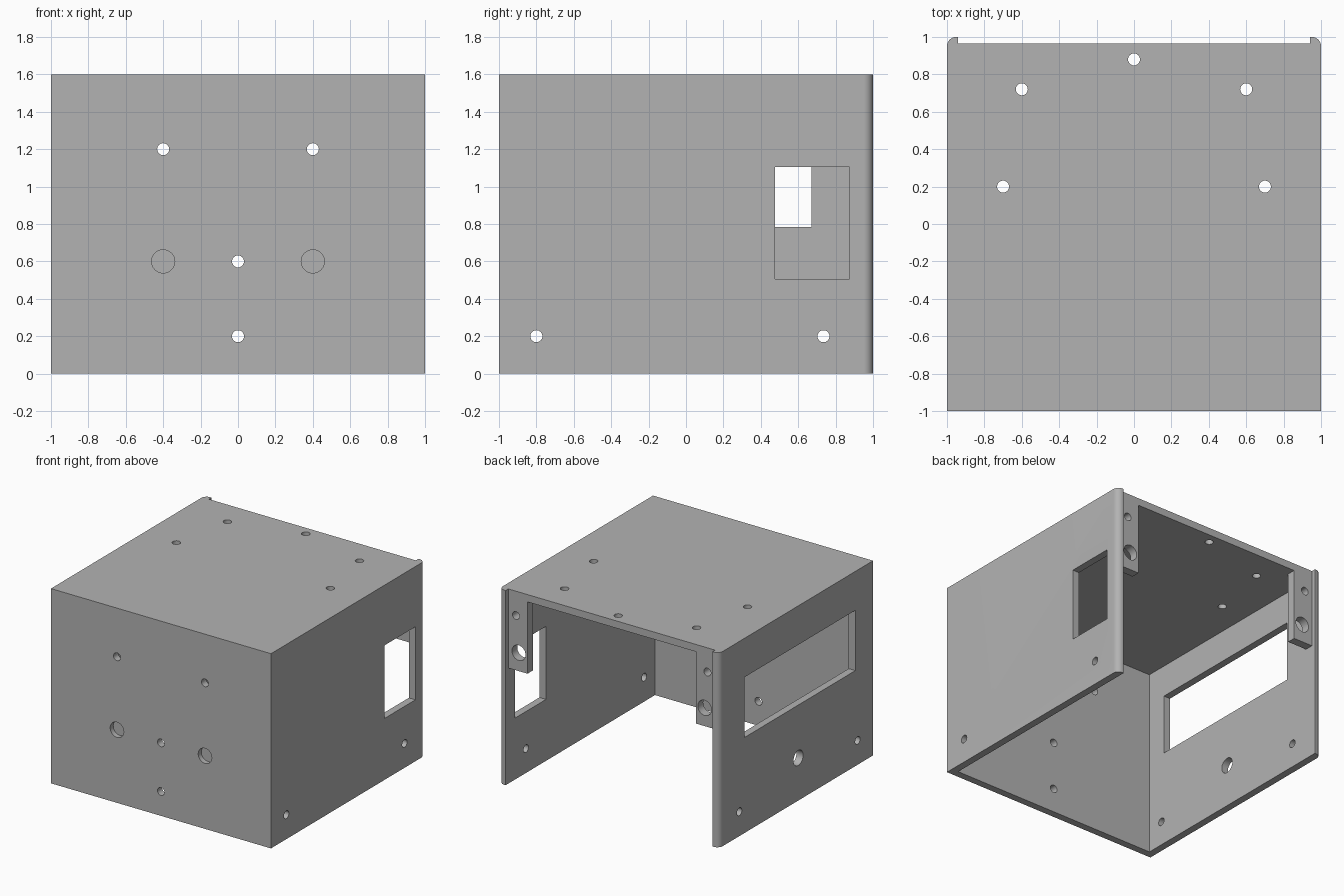
import bpy
import bmesh
import math
from mathutils import Matrix, Vector

if "Cube" in bpy.data.objects:
    bpy.data.objects.remove(bpy.data.objects["Cube"], do_unlink=True)

HEIGHT = 1.6
WALL = 0.06
INNER = 1 - WALL
BACK = 0.965      # rear edge of top plate and tabs
SMALL, LARGE = 0.032, 0.062

grey = bpy.data.materials.new("plain grey")
grey.use_nodes = True
colour = (0.45, 0.45, 0.45, 1)
grey.diffuse_color = colour
grey.node_tree.nodes["Principled BSDF"].inputs["Base Color"].default_value = colour


def finish(name, bm):
    bmesh.ops.recalc_face_normals(bm, faces=bm.faces)
    mesh = bpy.data.meshes.new(name)
    bm.to_mesh(mesh)
    bm.free()
    mesh.materials.append(grey)
    obj = bpy.data.objects.new(name, mesh)
    bpy.context.collection.objects.link(obj)
    return obj


def add_box(bm, low, high):
    low, high = Vector(low), Vector(high)
    matrix = Matrix.Translation((low + high) / 2) @ Matrix.Diagonal((*(high - low), 1))
    bmesh.ops.create_cube(bm, size=1, matrix=matrix)


def add_drill(bm, centre, axis, radius, depth=0.3):
    turn = Vector((0, 0, 1)).rotation_difference(Vector(axis)).to_matrix().to_4x4()
    bmesh.ops.create_cone(bm, cap_ends=True, segments=32, radius1=radius,
                          radius2=radius, depth=depth,
                          matrix=Matrix.Translation(centre) @ turn)


def cut(obj, bm):
    """Subtract the collected drills and boxes, then drop the cutter."""
    cutter = finish("cutter", bm)
    cutter.hide_render = True
    mod = obj.modifiers.new("holes", 'BOOLEAN')
    mod.operation = 'DIFFERENCE'
    mod.solver = 'EXACT'
    mod.object = cutter
    bpy.context.view_layer.update()
    graph = bpy.context.evaluated_depsgraph_get()
    result = bpy.data.meshes.new_from_object(obj.evaluated_get(graph))
    obj.modifiers.clear()
    obj.data = result
    bpy.data.objects.remove(cutter, do_unlink=True)


# Front and side walls: one U-shaped plan with rounded rear edges
radius = 0.05
arc = [(1 - radius + radius * math.cos(a), 1 - radius + radius * math.sin(a))
       for a in (math.pi / 2 * i / 10 for i in range(11))]
half = [(1, -1)] + arc + [(INNER, 1), (INNER, -INNER)]
plan = half + [(-x, y) for x, y in reversed(half)]
bm = bmesh.new()
face = bm.faces.new([bm.verts.new((x, y, 0)) for x, y in plan])
raised = bmesh.ops.extrude_face_region(bm, geom=[face])["geom"]
bmesh.ops.translate(bm, vec=(0, 0, HEIGHT),
                    verts=[v for v in raised if isinstance(v, bmesh.types.BMVert)])
walls = finish("front_and_side_walls", bm)

bm = bmesh.new()
# Front holes: four through, two blind
for x, z in ((0, 0.2), (0, 0.6), (-0.4, 1.2), (0.4, 1.2)):
    add_drill(bm, (x, -1, z), (0, 1, 0), SMALL)
for x in (-0.4, 0.4):
    add_drill(bm, (x, -1, 0.6), (0, 1, 0), LARGE, 0.08)
# Side holes and windows
for side in (-1, 1):
    for y in (-0.8, 0.735):
        add_drill(bm, (side, y, 0.2), (1, 0, 0), SMALL)
add_drill(bm, (-1, -0.03, 0.35), (1, 0, 0), LARGE)
add_box(bm, (0.8, 0.475, 0.505), (1.2, 0.875, 1.105))
add_box(bm, (-1.2, -0.77, 0.785), (-0.8, 0.67, 1.28))
cut(walls, bm)

# Top plate
bm = bmesh.new()
add_box(bm, (-INNER, -INNER, HEIGHT - WALL), (INNER, BACK, HEIGHT))
top = finish("top_plate", bm)
bm = bmesh.new()
for x, y in ((0, 0.88), (-0.6, 0.72), (0.6, 0.72), (-0.7, 0.2), (0.7, 0.2)):
    add_drill(bm, (x, y, HEIGHT), (0, 0, 1), SMALL)
cut(top, bm)

# Rear mounting tabs
parts = [walls, top]
for side, name in ((1, "left_mounting_tab"), (-1, "right_mounting_tab")):
    bm = bmesh.new()
    xs = sorted((side * 0.765, side * INNER))
    add_box(bm, (xs[0], BACK - 0.07, 0.95), (xs[1], BACK, HEIGHT - WALL))
    tab = finish(name, bm)
    bm = bmesh.new()
    add_drill(bm, (side * 0.87, BACK, 1.4), (0, 1, 0), SMALL)
    add_drill(bm, (side * 0.845, BACK, 1.1), (0, 1, 0), LARGE)
    cut(tab, bm)
    parts.append(tab)

# Smooth the round surfaces, keep edges crisp
bpy.ops.object.select_all(action='DESELECT')
for obj in parts:
    obj.select_set(True)
bpy.context.view_layer.objects.active = walls
bpy.ops.object.shade_smooth_by_angle(angle=math.radians(30))
